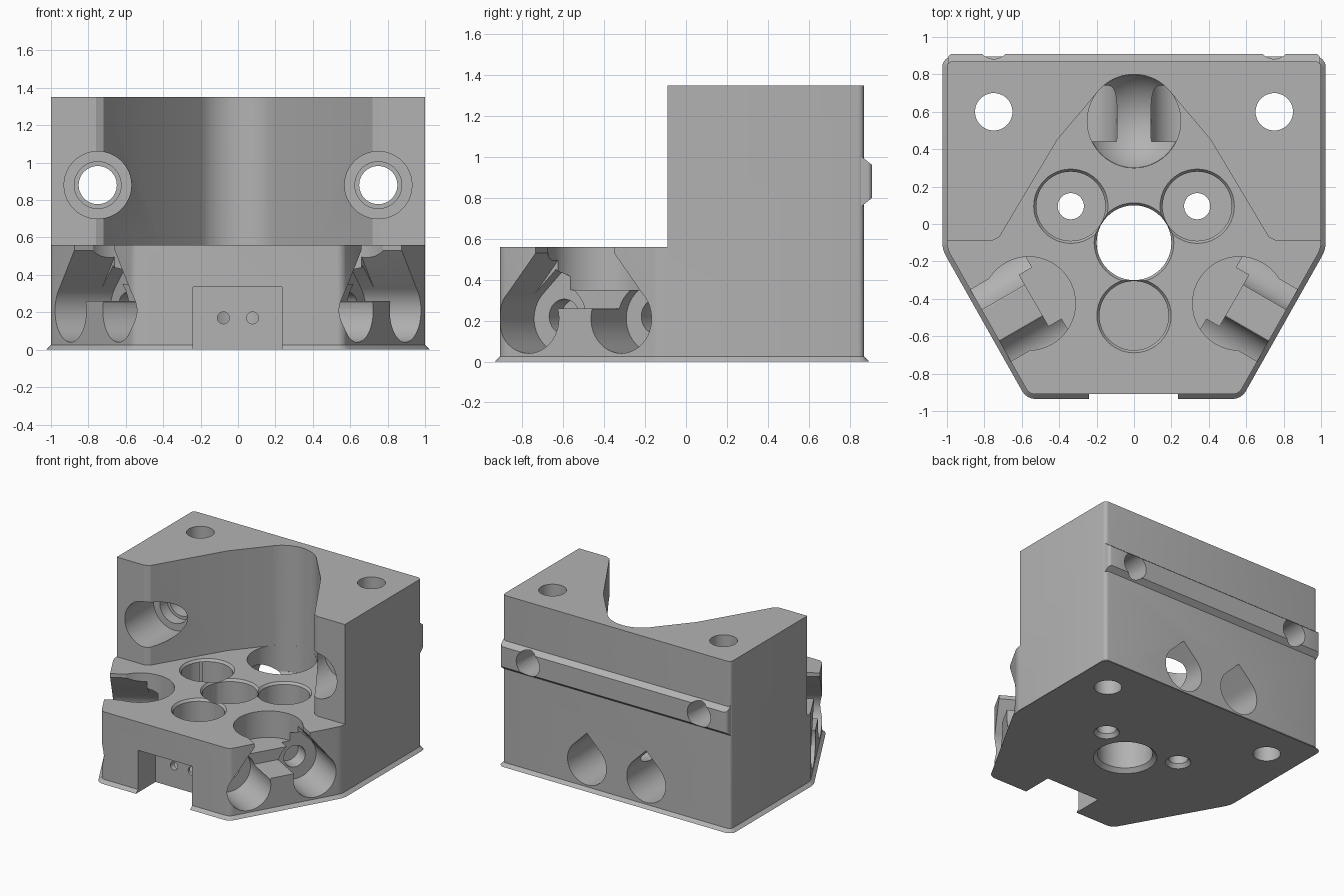
import bpy, bmesh
from math import sin, cos, pi, radians
from mathutils import Matrix, Vector

if "Cube" in bpy.data.objects:
    bpy.data.objects.remove(bpy.data.objects["Cube"], do_unlink=True)

TOP, DECK = 1.35, 0.56
HUB = Vector((0, -0.1, 0))

gray = bpy.data.materials.new("light gray")
gray.use_nodes = True
gray.diffuse_color = (0.45, 0.45, 0.45, 1)
gray.node_tree.nodes["Principled BSDF"].inputs["Base Color"].default_value = (0.45, 0.45, 0.45, 1)


def arc(cx, cy, r, a0, a1, n=32):
    steps = [radians(a0 + (a1 - a0) * i / n) for i in range(n + 1)]
    return [(cx + r * cos(a), cy + r * sin(a)) for a in steps]


def circle(cx, cy, r, n=48):
    return arc(cx, cy, r, 0, 360, n)[:-1]


def to_object(bm, name, matrix=None):
    if matrix:
        bm.transform(matrix)
    bmesh.ops.recalc_face_normals(bm, faces=bm.faces)
    mesh = bpy.data.meshes.new(name)
    bm.to_mesh(mesh)
    bm.free()
    obj = bpy.data.objects.new(name, mesh)
    bpy.context.collection.objects.link(obj)
    return obj


def loft(outline_a, outline_b, place_a, place_b):
    """Solid between two matching outlines, each placed in space by a function."""
    bm = bmesh.new()
    a = [bm.verts.new(place_a(*p)) for p in outline_a]
    b = [bm.verts.new(place_b(*p)) for p in outline_b]
    bm.faces.new(a)
    bm.faces.new(b)
    n = len(a)
    for i in range(n):
        j = (i + 1) % n
        bm.faces.new((a[i], a[j], b[j], b[i]))
    return bm


def upright(outline, z0, z1, top=None):
    return loft(outline, top or outline, lambda x, y: (x, y, z0), lambda x, y: (x, y, z1))


def along_y(outline, y0, y1):
    return loft(outline, outline, lambda x, z: (x, y0, z), lambda x, z: (x, y1, z))


def combine(body, tool, operation):
    mod = body.modifiers.new("combine", "BOOLEAN")
    mod.operation = operation
    mod.solver = "EXACT"
    mod.object = tool
    bpy.context.view_layer.objects.active = body
    bpy.ops.object.modifier_apply(modifier=mod.name)
    bpy.data.objects.remove(tool, do_unlink=True)


def cut(bm, matrix=None):
    combine(body, to_object(bm, "cutter", matrix), "DIFFERENCE")


# Main block: rounded corners and a chamfered foot
half = [(1, 0.87), (1, -0.13), (0.56, -0.91)]
outline = half + [(-x, y) for x, y in reversed(half)]
bm = upright(outline, 0, TOP)
posts = [e for e in bm.edges if abs(e.verts[0].co.z - e.verts[1].co.z) > 1]
bmesh.ops.bevel(bm, geom=posts, offset=0.03, segments=4, profile=0.5, affect="EDGES")
foot = [e for e in bm.edges if all(v.co.z < 0.001 for v in e.verts)]
bmesh.ops.bevel(bm, geom=foot, offset=0.025, segments=1, affect="EDGES")
body = to_object(bm, "mount_block")
body.data.materials.append(gray)

# Locating rib across the back
rib = [(0.8, 0.76), (0.86, 0.76), (0.91, 0.8), (0.91, 0.96), (0.86, 1.0), (0.8, 1.0)]
bm = loft(rib, rib, lambda y, z: (-0.995, y, z), lambda y, z: (0.995, y, z))
ends = [e for e in bm.edges if all(abs(v.co.x) > 0.9 and v.co.y > 0.9 for v in e.verts)
        and e.verts[0].co.x * e.verts[1].co.x > 0]
bmesh.ops.bevel(bm, geom=ends, offset=0.025, segments=3, profile=0.5, affect="EDGES")
combine(body, to_object(bm, "rib"), "UNION")

# Front step and funnel-shaped recess
side = [(1.3, -1.3), (1.3, -0.09), (0.76, -0.09), (0.72, -0.07), (0.41, 0.45)]
recess = side + arc(0, 0.55, 0.25, 35, 145) + [(-x, y) for x, y in reversed(side)]
cut(upright(recess, DECK, TOP + 0.2))

# Mounting holes: vertical ones and counterbored horizontal ones
for s in (-1, 1):
    x = s * 0.75
    cut(upright(circle(x, 0.6, 0.1), -0.1, TOP + 0.1))
    cut(along_y(circle(x, 0.88, 0.18), -0.3, 0.27))
    cut(along_y(circle(x, 0.88, 0.125), 0.2, 0.36))
    cut(along_y(circle(x, 0.88, 0.102), 0.3, 1.1))

# Central bore with chamfered ends
cut(upright(circle(0, HUB.y, 0.2), -0.1, DECK + 0.2))
cut(upright(circle(0, HUB.y, 0.24), -0.01, 0.03, circle(0, HUB.y, 0.2)))
cut(upright(circle(0, HUB.y, 0.199), DECK - 0.02, DECK + 0.01, circle(0, HUB.y, 0.22)))

# Three wells around the bore, two of them drilled through
for angle in (-90, 30, 150):
    wx = 0.39 * cos(radians(angle))
    wy = HUB.y + 0.39 * sin(radians(angle))
    cut(upright(circle(wx, wy, 0.185), 0.12, DECK + 0.2))
    cut(upright(circle(wx, wy, 0.184), DECK - 0.02, DECK + 0.01, circle(wx, wy, 0.206)))
    if angle > 0:
        cut(upright(circle(wx, wy, 0.07), -0.1, 0.3))
        cut(upright(circle(wx, wy, 0.1), -0.01, 0.03, circle(wx, wy, 0.07)))

# Front notch with two wire holes
notch = [(-0.24, -0.2), (0.235, -0.2), (0.235, 0.335), (-0.24, 0.335)]
cut(along_y(notch, -1.2, -0.69))
for s in (-1, 1):
    cut(along_y(circle(s * 0.078, 0.17, 0.032, 24), -0.8, -0.5))

# Three dished pockets, each with a pair of teardrop channels leading outwards
slot_side = [(0.09, 0.26), (0.2, 0.2), (0.38, 0.33), (0.22, 0.53), (0.22, 0.7)]
slot = slot_side + [(-x, z) for x, z in reversed(slot_side)]
for turn in (0, 120, -120):
    place = Matrix.Translation(HUB) @ Matrix.Rotation(radians(turn), 4, "Z")
    cut(upright(circle(0, 0.65, 0.25), 0.35, DECK + 0.18), place)
    dish = bmesh.new()
    bmesh.ops.create_uvsphere(dish, u_segments=48, v_segments=32, radius=0.283)
    above = [v for v in dish.verts if v.co.z > -0.12]
    bmesh.ops.delete(dish, geom=above, context="VERTS")
    rim = [e for e in dish.edges if e.is_boundary]
    bmesh.ops.contextual_create(dish, geom=rim)
    cut(dish, place @ Matrix.Translation((0, 0.65, 0.485)))
    for s in (-1, 1):
        tear = arc(s * 0.26, 0.21, 0.17, 135, 405) + [(s * 0.26, 0.21 + 0.17 * 2 ** 0.5)]
        cut(along_y(tear, 0.54, 1.3), place)
        cut(along_y(circle(s * 0.26, 0.22, 0.085, 32), 0.42, 0.6), place)
    if turn:
        cut(along_y(slot, 0.62, 1.3), place)

# Smooth curved walls, keep machined edges crisp
bpy.ops.object.select_all(action="DESELECT")
body.select_set(True)
bpy.context.view_layer.objects.active = body
bpy.ops.object.shade_smooth_by_angle(angle=radians(25))
